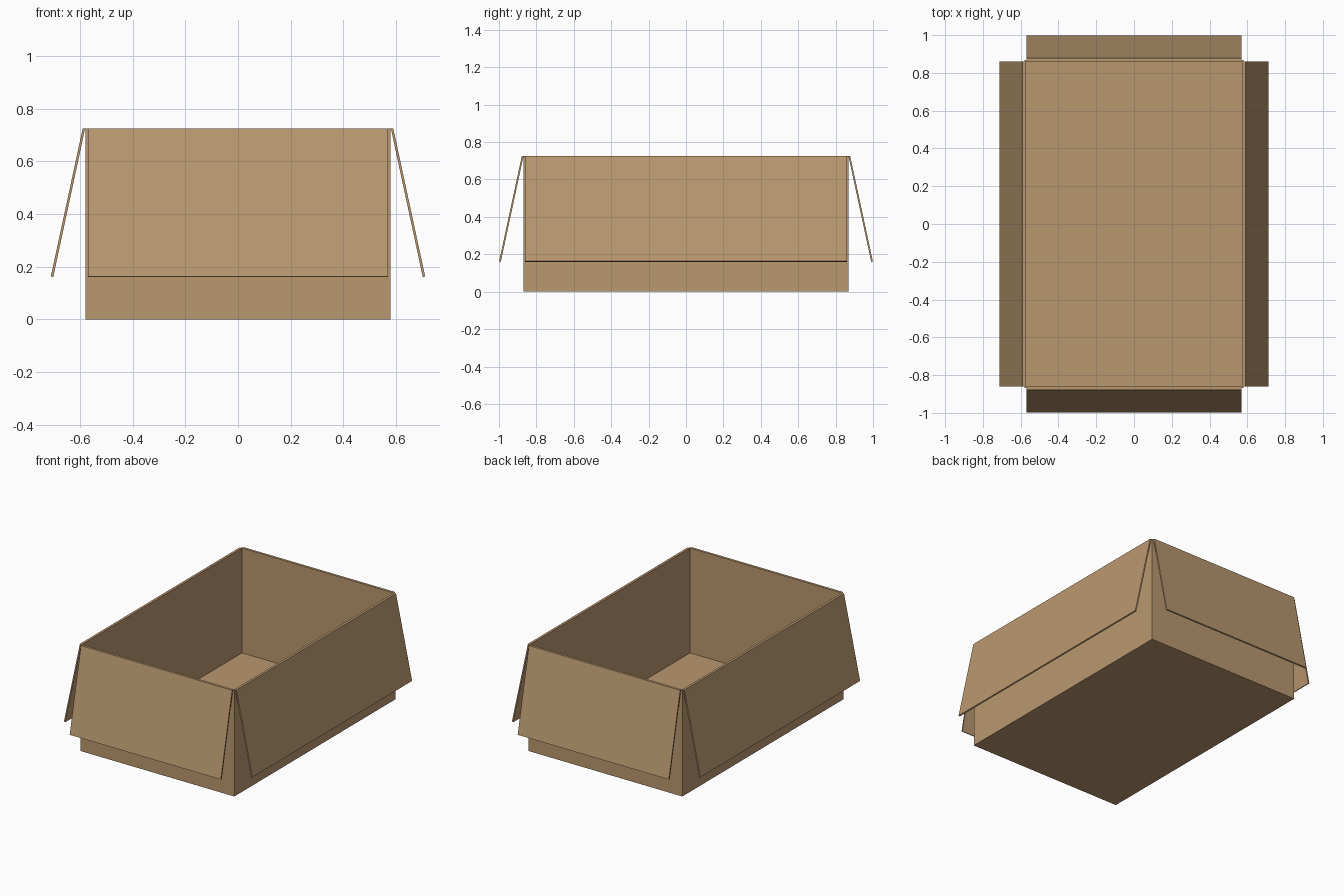
import bpy
import bmesh
from mathutils import Matrix
from math import pi

if "Cube" in bpy.data.objects:
    bpy.data.objects.remove(bpy.data.objects["Cube"], do_unlink=True)

HALF_X, HALF_Y, HEIGHT, CARD = 0.58, 0.868, 0.725, 0.01

# Cardboard material
card = bpy.data.materials.new("cardboard_brown")
card.use_nodes = True
COLOUR = (0.491, 0.314, 0.162, 1)
card.diffuse_color = COLOUR
bsdf = card.node_tree.nodes["Principled BSDF"]
bsdf.inputs["Base Color"].default_value = COLOUR
bsdf.inputs["Roughness"].default_value = 0.9


def finish(name, bm):
    bmesh.ops.recalc_face_normals(bm, faces=bm.faces)
    mesh = bpy.data.meshes.new(name)
    bm.to_mesh(mesh)
    bm.free()
    mesh.materials.append(card)
    obj = bpy.data.objects.new(name, mesh)
    bpy.context.collection.objects.link(obj)


# Open tray: a block whose top is inset and pushed down to the floor
bm = bmesh.new()
bmesh.ops.create_cube(bm, size=1, matrix=Matrix.Translation((0, 0, HEIGHT / 2))
                      @ Matrix.Diagonal((2 * HALF_X, 2 * HALF_Y, HEIGHT, 1)))
top = max(bm.faces, key=lambda f: f.calc_center_median().z)
bmesh.ops.inset_individual(bm, faces=[top], thickness=CARD)
hole = bmesh.ops.extrude_face_region(bm, geom=[top])["geom"]
bmesh.ops.delete(bm, geom=[top], context='FACES_ONLY')
for v in (g for g in hole if isinstance(g, bmesh.types.BMVert)):
    v.co.z = CARD
finish("box_body", bm)


def flap(name, wall, half_width, angle):
    """Folded-out flap: a slanted card profile hung from the wall's top edge."""
    profile = [(wall - 0.002, HEIGHT), (wall + 0.010, HEIGHT),
               (wall + 0.131, 0.163), (wall + 0.122, 0.160),
               (wall + 0.002, HEIGHT - 0.006)]
    bm = bmesh.new()
    face = bm.faces.new([bm.verts.new((x, -half_width, z)) for x, z in profile])
    end = bmesh.ops.extrude_face_region(bm, geom=[face])["geom"]
    bmesh.ops.translate(bm, vec=(0, 2 * half_width, 0),
                        verts=[g for g in end if isinstance(g, bmesh.types.BMVert)])
    bm.transform(Matrix.Rotation(angle, 4, 'Z'))
    finish(name, bm)


# Four flaps around the rim
flap("left_flap", HALF_X, 0.86, 0)
flap("back_flap", HALF_Y, 0.57, pi / 2)
flap("right_flap", HALF_X, 0.86, pi)
flap("front_flap", HALF_Y, 0.57, -pi / 2)
